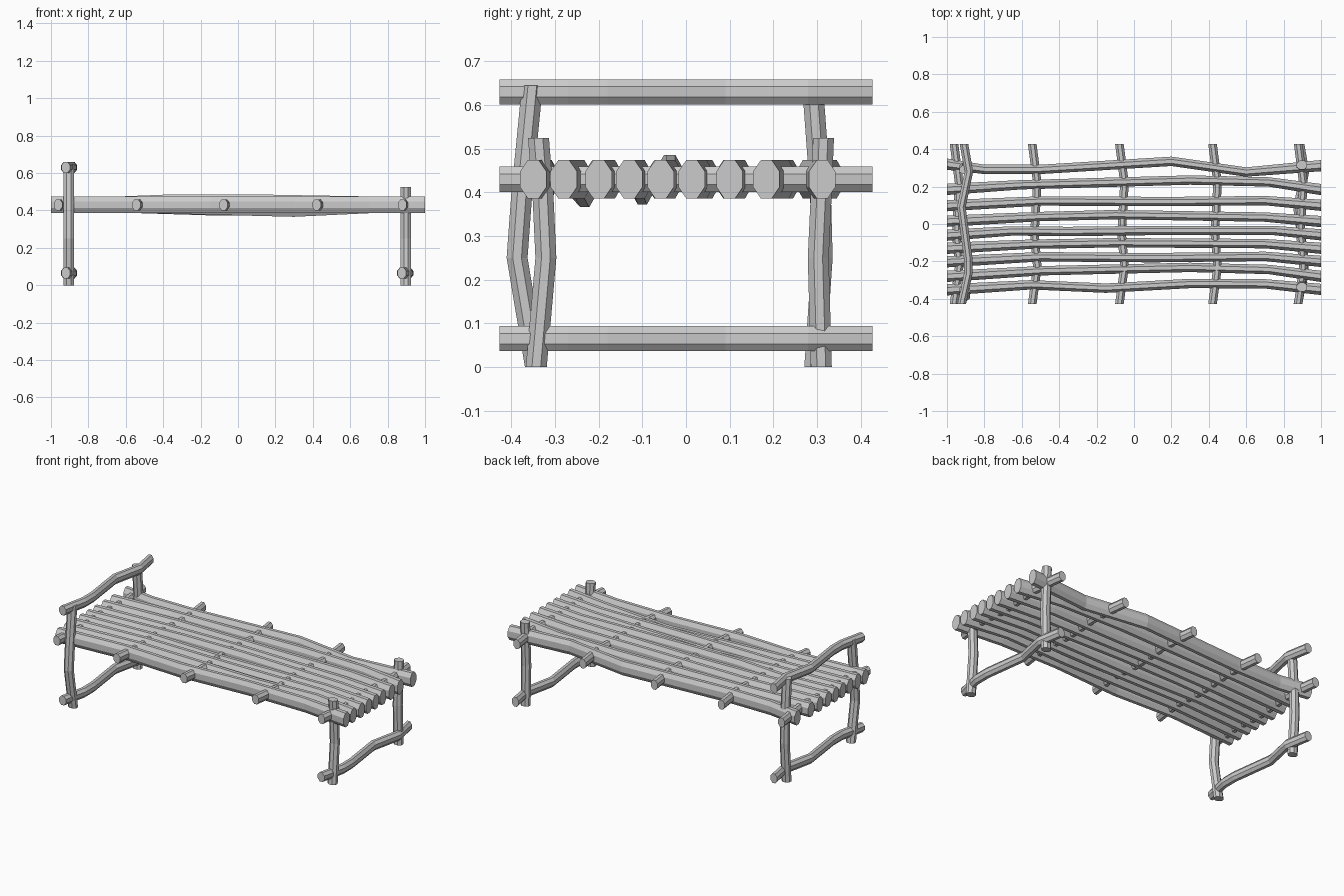
import bpy, bmesh, math

if "Cube" in bpy.data.objects:
    bpy.data.objects.remove(bpy.data.objects["Cube"])

SIDES = 8
FIT = 1 / math.cos(math.pi / SIDES)   # radii are measured across the flats


def stick(name, axis, points, ru, rv, end=1.0):
    """Eight-sided crooked branch swept through points; sections stay square to the axis."""
    u, v = [(1, 2), (0, 2), (0, 1)][axis]
    bm = bmesh.new()
    rings = []
    for i, p in enumerate(points):
        s = end if i in (0, len(points) - 1) else 1.0
        ring = []
        for k in range(SIDES):
            a = (k + 0.5) * 2 * math.pi / SIDES
            co = list(p)
            co[u] += ru * s * FIT * math.cos(a)
            co[v] += rv * FIT * math.sin(a)
            ring.append(bm.verts.new(co))
        rings.append(ring)
    for a, b in zip(rings, rings[1:]):
        for k in range(SIDES):
            n = (k + 1) % SIDES
            bm.faces.new((a[k], a[n], b[n], b[k]))
    bm.faces.new(rings[0])
    bm.faces.new(rings[-1])
    bmesh.ops.recalc_face_normals(bm, faces=bm.faces)
    mesh = bpy.data.meshes.new(name)
    bm.to_mesh(mesh)
    bm.free()
    obj = bpy.data.objects.new(name, mesh)
    bpy.context.collection.objects.link(obj)
    return obj


# Bed slats: (x, y) paths running the full length
slats = [
    [(-1, -.352), (-.55, -.325), (-.15, -.343), (.3, -.318), (.7, -.32), (1, -.35)],
    [(-1, -.28), (-.5, -.25), (.3, -.232), (.72, -.243), (1, -.28)],
    [(-1, -.202), (-.5, -.175), (.1, -.18), (.7, -.173), (1, -.2)],
    [(-1, -.13), (-.55, -.108), (-.1, -.1), (.7, -.105), (1, -.13)],
    [(-1, -.06), (-.65, -.037), (-.35, -.04), (.07, -.035), (.75, -.035), (1, -.058)],
    [(-1, .015), (-.5, .04), (-.1, .05), (.7, .037), (1, .013)],
    [(-1, .098), (-.5, .123), (.2, .12), (.7, .125), (1, .1)],
    [(-1, .185), (-.6, .21), (.3, .235), (.72, .225), (1, .184)],
    [(-1, .32), (-.8, .292), (-.5, .292), (.2, .335), (.6, .278), (1, .312)],
]
# Vertical wobble of a few slats: (slat, point) -> z shift
sag = {(1, 2): -.02, (3, 2): -.014, (4, 2): .012, (4, 3): .012}
for i, path in enumerate(slats):
    pts = [(x, y, .43 + sag.get((i, j), 0)) for j, (x, y) in enumerate(path)]
    stick(f"slat_{i + 1}", 0, pts, .025, .044, 1.2)

# Cross bars under and through the slats, plus end rails: x centre, height, bends
Y = .427
wave = [(-Y, -.012), (-.23, .015), (-.05, 0), (.22, .015), (Y, -.012)]
big = [(-Y, -.016), (-.27, .018), (-.18, .018), (.09, -.018), (.28, .022), (Y, -.004)]
bars = [
    ("head_cross_bar", -.95, .43, wave),
    ("cross_bar_1", -.532, .43, wave),
    ("cross_bar_2", -.066, .43, wave),
    ("cross_bar_3", .432, .43, wave),
    ("foot_cross_bar", .89, .43, wave),
    ("head_rail", -.905, .63, big),
    ("head_stretcher", -.905, .065, big),
    ("foot_stretcher", .892, .065, big),
]
for name, x, z, bends in bars:
    stick(name, 1, [(x + d, y, z) for y, d in bends], .023, .029)

# Corner posts: (y, z) paths, taller at the head end
posts = [
    ("head_post_front", -.905, [(-.345, 0), (-.387, .25), (-.376, .4), (-.352, .645)]),
    ("head_post_back", -.905, [(.295, 0), (.312, .25), (.308, .4), (.29, .645)]),
    ("foot_post_front", .898, [(-.343, 0), (-.321, .25), (-.328, .4), (-.338, .525)]),
    ("foot_post_back", .898, [(.31, 0), (.303, .25), (.31, .4), (.315, .525)]),
]
for name, x, path in posts:
    stick(name, 2, [(x, y, z) for y, z in path], .028, .024)
